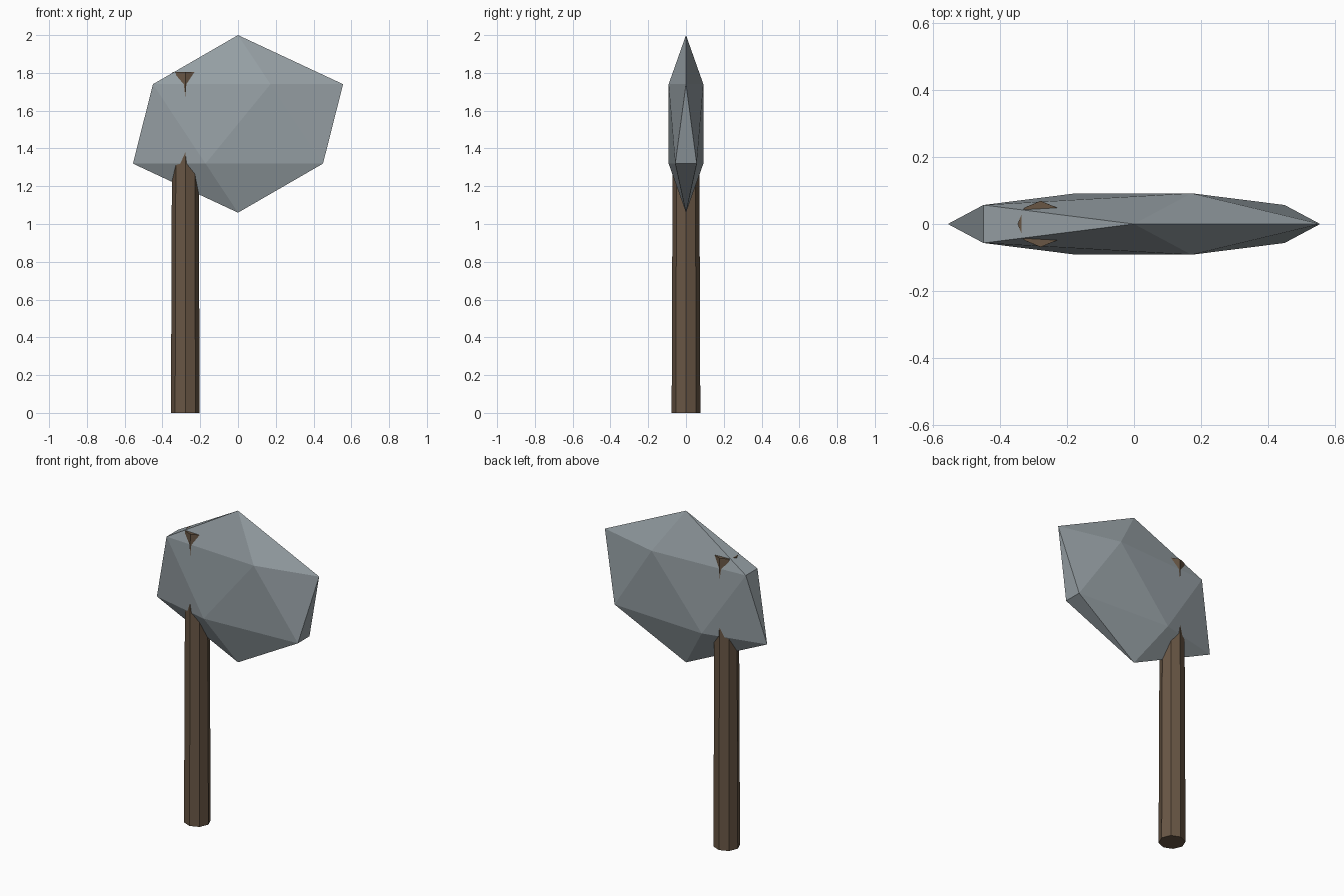
import bpy
import math

if "Cube" in bpy.data.objects:
    bpy.data.objects.remove(bpy.data.objects["Cube"])


def material(name, rgb):
    m = bpy.data.materials.new(name)
    m.diffuse_color = (*rgb, 1.0)
    m.use_nodes = True
    m.node_tree.nodes["Principled BSDF"].inputs["Base Color"].default_value = m.diffuse_color
    return m


def finish(name, mat):
    ob = bpy.context.object
    ob.name = name
    ob.data.materials.append(mat)
    bpy.ops.object.transform_apply(location=True, rotation=True, scale=True)
    return ob


stone = material("grey stone", (0.31, 0.355, 0.38))
wood = material("brown wood", (0.14, 0.094, 0.059))

# Stone head: a flattened, faceted 20-sided boulder
bpy.ops.mesh.primitive_ico_sphere_add(subdivisions=1, radius=1, location=(0, 0, 1.53))
bpy.context.object.scale = (0.622, 0.108, 0.47)
finish("stone_head", stone)

# Handle: slightly tapered eight-sided shaft, its top corners poking through the head
BOTTOM, TOP = 0.0, 1.806
bpy.ops.mesh.primitive_cone_add(
    vertices=8, radius1=0.076, radius2=0.069, depth=TOP - BOTTOM,
    location=(-0.279, 0, (TOP + BOTTOM) / 2))
finish("handle", wood)
